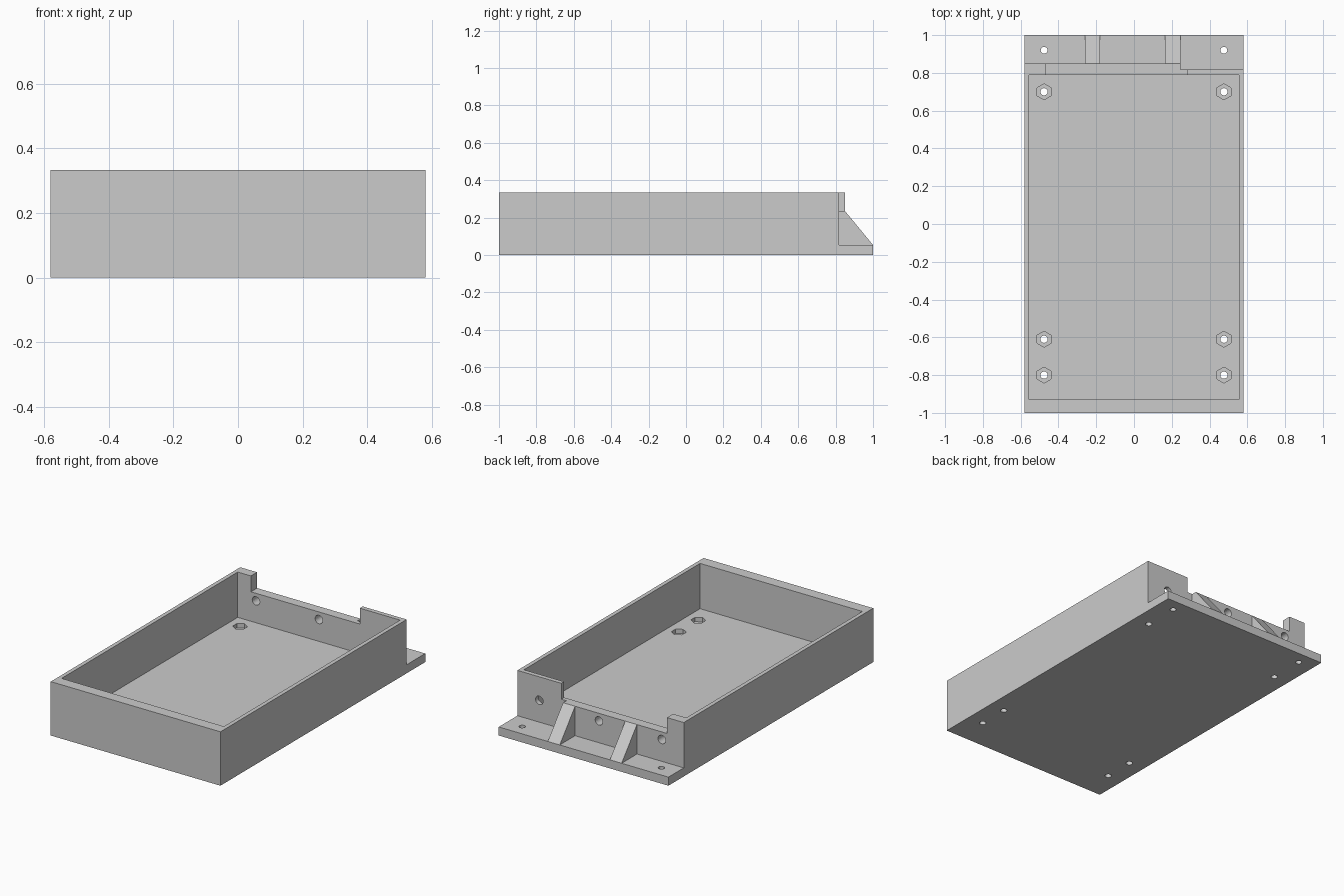
import bpy, bmesh, math
from mathutils import Matrix, Vector

if "Cube" in bpy.data.objects:
    bpy.data.objects.remove(bpy.data.objects["Cube"])

W, H, FLOOR = 0.58, 0.333, 0.053      # half width, wall height, floor thickness
NOTCH_Z, BACK = 0.235, 0.85           # notch floor height, rear wall face

grey = bpy.data.materials.new("light_grey")
grey.diffuse_color = (0.6, 0.6, 0.6, 1)
grey.use_nodes = True
grey.node_tree.nodes["Principled BSDF"].inputs["Base Color"].default_value = grey.diffuse_color


def prism(name, points, direction):
    """Extrude a closed 3D outline along a vector."""
    bm = bmesh.new()
    face = bm.faces.new([bm.verts.new(p) for p in points])
    out = bmesh.ops.extrude_face_region(bm, geom=[face])
    verts = [g for g in out["geom"] if isinstance(g, bmesh.types.BMVert)]
    bmesh.ops.translate(bm, verts=verts, vec=Vector(direction))
    bmesh.ops.recalc_face_normals(bm, faces=bm.faces)
    me = bpy.data.meshes.new(name)
    bm.to_mesh(me)
    bm.free()
    ob = bpy.data.objects.new(name, me)
    bpy.context.collection.objects.link(ob)
    me.materials.append(grey)
    return ob


def box(name, x0, x1, y0, y1, z0, z1):
    return prism(name, [(x0, y0, z0), (x1, y0, z0), (x1, y1, z0), (x0, y1, z0)],
                 (0, 0, z1 - z0))


def upright(name, x, y, z0, z1, r, sides):
    """Vertical regular prism with a vertex pointing along +y."""
    pts = [(x + r * math.sin(2 * math.pi * i / sides),
            y + r * math.cos(2 * math.pi * i / sides), z0) for i in range(sides)]
    return prism(name, pts, (0, 0, z1 - z0))


def combine(body, tool, operation):
    mod = body.modifiers.new("combine", 'BOOLEAN')
    mod.operation, mod.solver, mod.object = operation, 'EXACT', tool
    bpy.context.view_layer.objects.active = body
    bpy.ops.object.modifier_apply(modifier=mod.name)
    bpy.data.objects.remove(tool)


# Tray block: rear wall is stepped in on the right
outline = [(-W, -1), (W, -1), (W, 0.818), (0.245, 0.818), (0.245, BACK), (-W, BACK)]
tray = prism("tray", [(x, y, 0) for x, y in outline], (0, 0, H))

# Cavity and cable notch in the rear wall
combine(tray, box("cavity", -0.555, 0.555, -0.93, 0.79, FLOOR, 0.5), 'DIFFERENCE')
combine(tray, box("notch", -0.465, 0.28, 0.7, 1.1, NOTCH_Z, 0.5), 'DIFFERENCE')

# Rear mounting flange
combine(tray, box("flange", -W, W, 0.80, 1, 0, FLOOR), 'UNION')

# Sloped ribs between rear wall and flange
for x0, x1 in ((-0.26, -0.18), (0.163, 0.245)):
    pts = [(0.83, 0.03), (1, 0.03), (1, FLOOR), (BACK, NOTCH_Z), (0.83, NOTCH_Z)]
    combine(tray, prism("rib", [(x0, y, z) for y, z in pts], (x1 - x0, 0, 0)), 'UNION')

# Round holes through the rear wall
for x in (-0.43, 0, 0.43):
    pts = [(x + 0.026 * math.cos(a), 0.7, 0.188 + 0.026 * math.sin(a))
           for a in (2 * math.pi * i / 24 for i in range(24))]
    combine(tray, prism("wall_hole", pts, (0, 0.25, 0)), 'DIFFERENCE')

# Screw holes in flange and floor, with hexagonal nut pockets in the floor
for x in (-0.476, 0.476):
    combine(tray, upright("flange_hole", x, 0.92, -0.1, 0.1, 0.018, 24), 'DIFFERENCE')
    for y in (0.70, -0.61, -0.80):
        combine(tray, upright("nut_pocket", x, y, 0.026, 0.1, 0.042, 6), 'DIFFERENCE')
        combine(tray, upright("floor_hole", x, y, -0.1, 0.1, 0.019, 24), 'DIFFERENCE')

# Clean up seams left on flat sides
bm = bmesh.new()
bm.from_mesh(tray.data)
bmesh.ops.remove_doubles(bm, verts=bm.verts, dist=1e-5)
bmesh.ops.dissolve_limit(bm, angle_limit=math.radians(0.5), verts=bm.verts, edges=bm.edges)
bm.to_mesh(tray.data)
bm.free()
